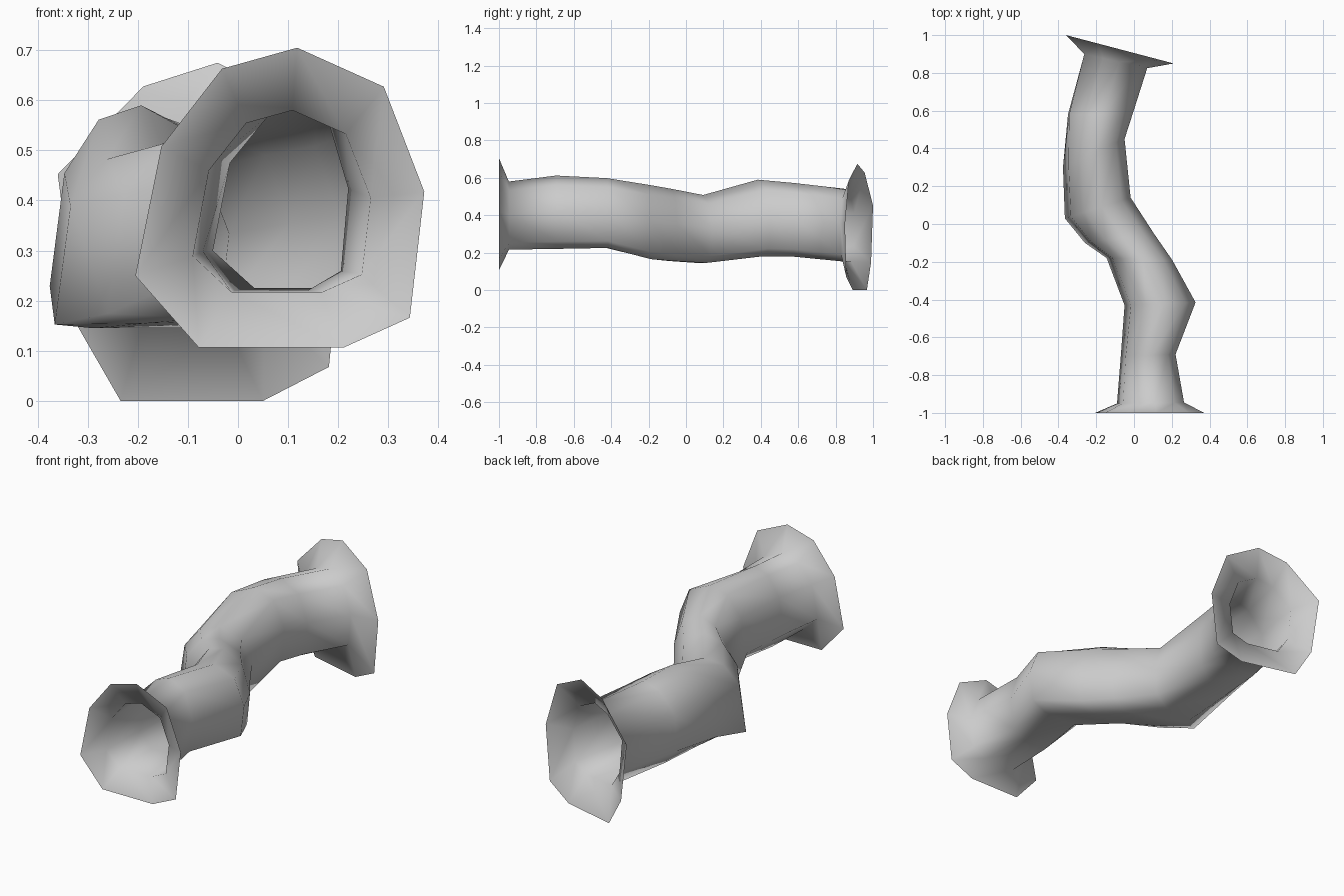
import bpy, bmesh, math

if "Cube" in bpy.data.objects:
    bpy.data.objects.remove(bpy.data.objects["Cube"])

# Nine-sided profile in a unit box (x across, z up), starting at the top
PROFILE = [(.56, 1), (.86, .87), (1, .52), (.95, .1), (.72, 0),
           (.22, 0), (0, .22), (.09, .67), (.30, .93)]
LOWER_LEFT, UPPER_LEFT = 6, 7

# Rings along the tunnel: y left, y right, x left, x right, z low, z high,
# height of lower-left corner, inward lean of that corner
RINGS = [
    (-1.00, -1.00, -.205, .372, .106, .705, .24, 0),   # front flare
    (-.950, -.945, -.090, .265, .216, .580, .20, 0),
    (-.700, -.690, -.070, .220, .220, .612, .20, 0),
    (-.430, -.415, -.050, .326, .225, .598, .20, 0),
    (-.180, -.190, -.145, .202, .165, .560, .15, 0),
    (-.100, -.050, -.260, .105, .155, .540, .05, 0),
    (.030, .140, -.366, -.018, .145, .508, .02, 0),
    (.300, .450, -.376, -.050, .180, .590, .12, 0),
    (.580, .580, -.360, -.008, .178, .572, .20, .03),
    (.900, .825, -.265, .070, .152, .540, .22, .06),
    (1.00, .850, -.360, .210, .000, .675, .22, .07),   # back flare
]


def ring_points(yl, yr, xl, xr, z0, z1, corner, lean):
    pts = []
    for i, (u, v) in enumerate(PROFILE):
        if i == LOWER_LEFT:
            u, v = lean, corner
        elif i == UPPER_LEFT:
            u = max(0, .09 - 1.4 * lean)
        pts.append((xl + (xr - xl) * u, yl + (yr - yl) * u, z0 + (z1 - z0) * v))
    return pts


# Open, thin-walled tunnel skinned over the rings
bm = bmesh.new()
loops = [[bm.verts.new(p) for p in ring_points(*r)] for r in RINGS]
n = len(PROFILE)
for a, b in zip(loops, loops[1:]):
    for i in range(n):
        j = (i + 1) % n
        bm.faces.new((a[i], a[j], b[j], b[i]))
bmesh.ops.recalc_face_normals(bm, faces=bm.faces)
# Make sure normals face outwards
top = max(bm.faces, key=lambda f: f.calc_center_median().z if abs(f.calc_center_median().y) < .8 else -1)
if top.normal.z < 0:
    bmesh.ops.reverse_faces(bm, faces=bm.faces)

mesh = bpy.data.meshes.new("tunnel")
bm.to_mesh(mesh)
bm.free()
tunnel = bpy.data.objects.new("tunnel", mesh)
bpy.context.collection.objects.link(tunnel)
bpy.context.view_layer.objects.active = tunnel
tunnel.select_set(True)
bpy.ops.object.shade_smooth_by_angle(angle=math.radians(80))
